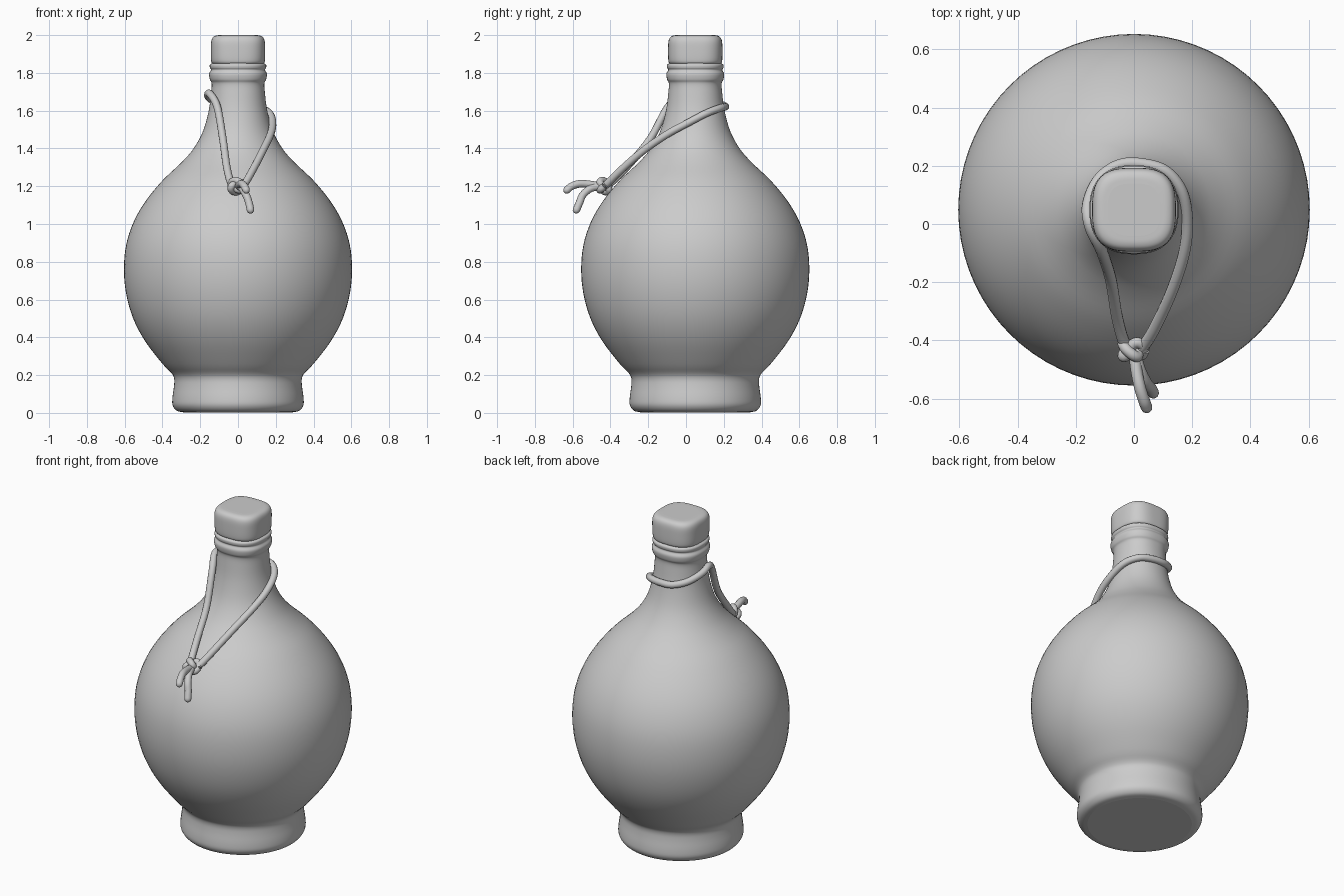
import bpy, bmesh, math
from mathutils import Vector

if "Cube" in bpy.data.objects:
    bpy.data.objects.remove(bpy.data.objects["Cube"])

AXIS_Y = 0.049
SIDES = 72


def catmull(points, steps):
    pts = [Vector(p) for p in points]
    pts = [2 * pts[0] - pts[1]] + pts + [2 * pts[-1] - pts[-2]]
    out = []
    for a, b, c, d in zip(pts, pts[1:], pts[2:], pts[3:]):
        for i in range(steps):
            t = i / steps
            out.append(0.5 * (2 * b + (c - a) * t + (2 * a - 5 * b + 4 * c - d) * t * t
                              + (3 * b - a - 3 * c + d) * t ** 3))
    return out + [pts[-2]]


def lathe(name, profile, steps=4):
    """Closed solid from (radius, z, squareness) rings; squareness 2 is a circle."""
    bm = bmesh.new()
    rings = []
    for r, z, n in catmull(profile, steps):
        ring = []
        for i in range(SIDES):
            a = math.tau * i / SIDES
            c, s = math.cos(a), math.sin(a)
            k = r / (abs(c) ** n + abs(s) ** n) ** (1 / n)
            ring.append(bm.verts.new((k * c, AXIS_Y + k * s, z)))
        rings.append(ring)
    for lo, hi in zip(rings, rings[1:]):
        for i in range(SIDES):
            j = (i + 1) % SIDES
            bm.faces.new((lo[i], lo[j], hi[j], hi[i]))
    bm.faces.new(rings[0][::-1])
    bm.faces.new(rings[-1])
    mesh = bpy.data.meshes.new(name)
    bm.to_mesh(mesh)
    bm.free()
    obj = bpy.data.objects.new(name, mesh)
    bpy.context.collection.objects.link(obj)
    for p in mesh.polygons:
        p.use_smooth = len(p.vertices) == 4
    return obj


def cord(name, points, radius=0.02, closed_ends=True):
    """Round cord along a smooth path, with rounded tips."""
    path = catmull(points, 6)
    sizes = [1.0] * len(path)
    if closed_ends:
        for end, step in ((0, 1), (-1, -1)):
            tip = path[end].copy()
            out = (tip - path[end + step]).normalized()
            extra = [(tip + out * radius * f, s) for f, s in ((0.5, 0.87), (0.87, 0.5), (1.0, 0.1))]
            for p, s in extra:
                path.insert(0, p) if end == 0 else path.append(p)
                sizes.insert(0, s) if end == 0 else sizes.append(s)
    curve = bpy.data.curves.new(name, 'CURVE')
    curve.dimensions = '3D'
    curve.bevel_depth = radius
    curve.bevel_resolution = 4
    curve.use_fill_caps = True
    spline = curve.splines.new('POLY')
    spline.points.add(len(path) - 1)
    for pt, co, s in zip(spline.points, path, sizes):
        pt.co = (*co, 1)
        pt.radius = s
    spline.use_smooth = True
    obj = bpy.data.objects.new(name, curve)
    bpy.context.collection.objects.link(obj)
    return obj


# Bottle: foot, round belly, tapering neck and lip ring
lathe("bottle", [
    (0.29, 0.003, 2), (0.325, 0.012, 2), (0.346, 0.04, 2), (0.347, 0.08, 2), (0.339, 0.14, 2),
    (0.338, 0.18, 2), (0.352, 0.21, 2), (0.40, 0.26, 2), (0.492, 0.38, 2),
    (0.555, 0.50, 2), (0.592, 0.63, 2), (0.604, 0.76, 2), (0.592, 0.89, 2),
    (0.553, 1.01, 2), (0.49, 1.12, 2), (0.40, 1.23, 2), (0.30, 1.325, 2),
    (0.235, 1.40, 2), (0.186, 1.49, 2), (0.155, 1.60, 2.1), (0.142, 1.70, 2.2),
    (0.14, 1.745, 2.3), (0.149, 1.765, 2.4), (0.153, 1.795, 2.4), (0.143, 1.815, 2.4),
    (0.149, 1.827, 2.4), (0.149, 1.843, 2.4), (0.135, 1.853, 2.4)])

# Stopper with a rounded square outline
lathe("stopper", [
    (0.125, 1.845, 2.7), (0.138, 1.852, 2.7), (0.143, 1.87, 2.8), (0.144, 1.92, 2.9),
    (0.142, 1.965, 3), (0.133, 1.988, 3), (0.115, 1.998, 3), (0.09, 2.0, 3)])

# Cord looped round the neck
cord("cord_loop", [
    (-0.02, -0.43, 1.20), (-0.04, -0.39, 1.225), (-0.06, -0.31, 1.305), (-0.08, -0.19, 1.45),
    (-0.11, -0.095, 1.62), (-0.15, -0.01, 1.69), (-0.158, 0.07, 1.675), (-0.12, 0.155, 1.645),
    (-0.05, 0.203, 1.625), (0.03, 0.206, 1.62), (0.11, 0.18, 1.613), (0.165, 0.11, 1.587),
    (0.183, 0.01, 1.535), (0.172, -0.10, 1.475), (0.13, -0.23, 1.385), (0.075, -0.35, 1.28),
    (0.04, -0.41, 1.22), (0.02, -0.43, 1.20)])

# Knot: a trefoil wound on the front of the belly
knot = []
for i in range(25):
    t = math.tau * i / 24
    r = 0.029 + 0.011 * math.cos(3 * t)
    knot.append((r * math.cos(2 * t) - 0.005,
                 -0.432 + 0.024 * math.sin(3 * t), 1.2 + 0.8 * r * math.sin(2 * t)))
cord("knot", knot, 0.019, False)

# Two loose cord ends
cord("cord_end_upper", [(0.0, -0.43, 1.195), (0.008, -0.50, 1.208), (0.02, -0.56, 1.213),
                        (0.034, -0.605, 1.2), (0.043, -0.63, 1.18)])
cord("cord_end_lower", [(0.0, -0.43, 1.2), (0.02, -0.50, 1.19), (0.042, -0.545, 1.155),
                        (0.057, -0.563, 1.115), (0.066, -0.58, 1.075)])
